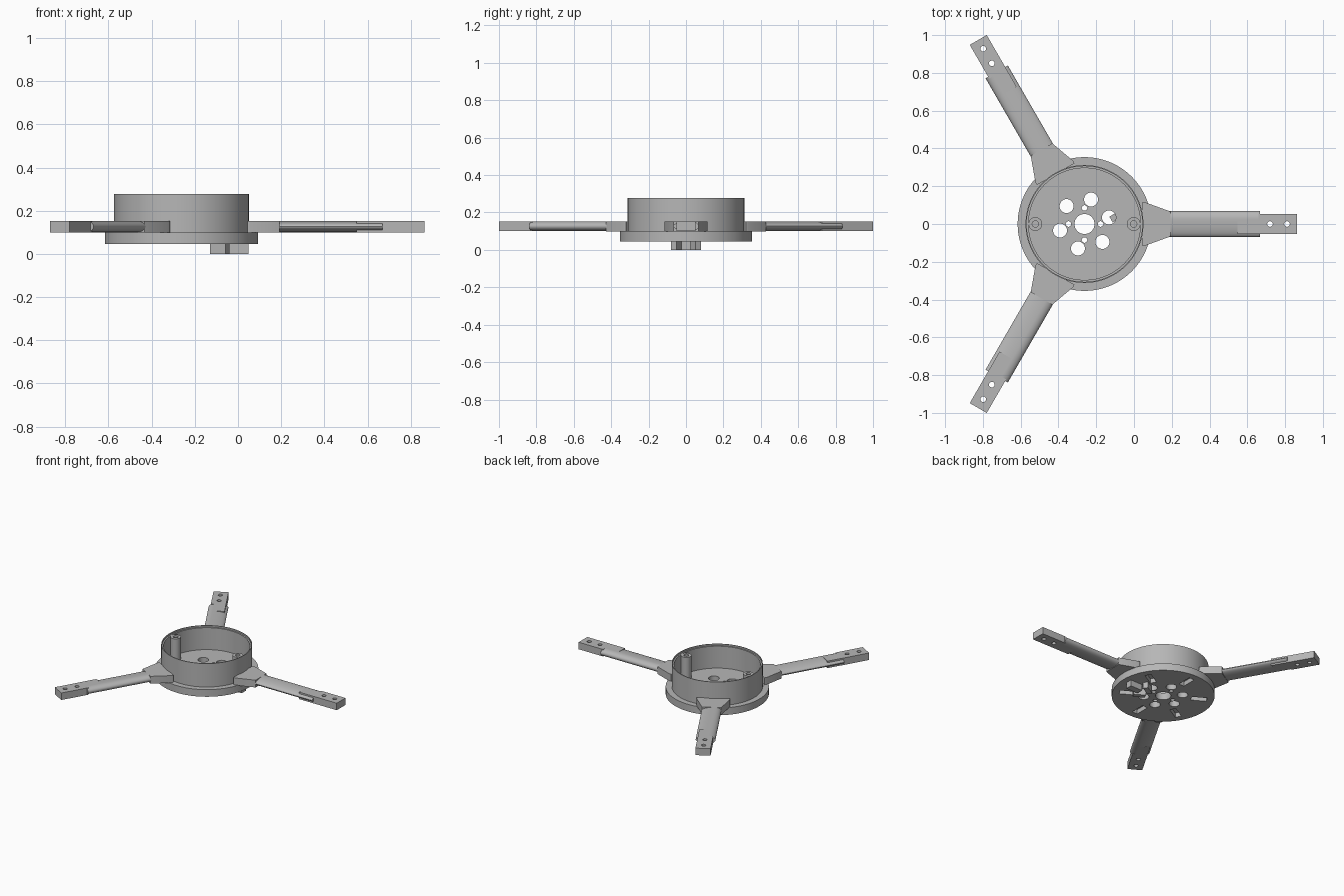
import bpy, bmesh
from math import radians, cos, sin, pi
from mathutils import Matrix, Vector

if "Cube" in bpy.data.objects:
    bpy.data.objects.remove(bpy.data.objects["Cube"])

grey = bpy.data.materials.new("plain_grey")
grey.use_nodes = True
GREY = (0.47, 0.47, 0.47, 1)
grey.diffuse_color = GREY
grey.node_tree.nodes["Principled BSDF"].inputs["Base Color"].default_value = GREY

HUB = Matrix.Translation((-0.262, 0, 0))
BASE_Z, FLOOR_Z, ARM_Z, RIM_Z = 0.046, 0.1, 0.153, 0.278


def polar(r, deg):
    return r * cos(radians(deg)), r * sin(radians(deg))


def turn(deg):
    return Matrix.Rotation(radians(deg), 4, 'Z')


def prism(bm, outline, z0, z1, mat=Matrix()):
    """Extrude a flat outline from z0 to z1."""
    face = bm.faces.new([bm.verts.new(mat @ Vector((x, y, z0))) for x, y in outline])
    new = bmesh.ops.extrude_face_region(bm, geom=[face])["geom"]
    verts = [g for g in new if isinstance(g, bmesh.types.BMVert)]
    bmesh.ops.translate(bm, verts=verts, vec=(0, 0, z1 - z0))


def rod(bm, x, y, r, z0, z1, n=32):
    prism(bm, [(x + r * cos(2 * pi * i / n), y + r * sin(2 * pi * i / n))
               for i in range(n)], z0, z1)


def bar(bm, x, y, length, width, z0, z1, mat=Matrix()):
    l, w = length / 2, width / 2
    prism(bm, [(x - l, y - w), (x + l, y - w), (x + l, y + w), (x - l, y + w)], z0, z1, mat)


def finish(name, bm, mat=HUB, cutter=None):
    """Make an object, cut it, and shade it."""
    bmesh.ops.recalc_face_normals(bm, faces=bm.faces)
    me = bpy.data.meshes.new(name)
    bm.to_mesh(me)
    bm.free()
    me.materials.append(grey)
    ob = bpy.data.objects.new(name, me)
    bpy.context.collection.objects.link(ob)
    ob.matrix_world = mat
    bpy.ops.object.select_all(action='DESELECT')
    ob.select_set(True)
    bpy.context.view_layer.objects.active = ob
    if cutter:
        mod = ob.modifiers.new("cut", 'BOOLEAN')
        mod.operation, mod.solver, mod.object = 'DIFFERENCE', 'EXACT', cutter
        bpy.ops.object.modifier_apply(modifier="cut")
        bpy.data.objects.remove(cutter)
    bpy.ops.object.shade_smooth_by_angle(angle=radians(30))
    return ob


# Base disc with bolt holes and radial recesses underneath
bm = bmesh.new()
rod(bm, 0, 0, 0.053, 0, 0.2, 48)
for k in range(6):
    rod(bm, *polar(0.134, 15 + 60 * k), 0.037, 0, 0.2)
    bar(bm, 0.25, 0, 0.11, 0.045, 0, 0.08, turn(30 + 60 * k))
for k in range(4):
    rod(bm, *polar(0.085, 90 * k), 0.015, 0, 0.2, 16)
cutter = finish("disc_cutter", bm)
cutter.hide_render = True
bm = bmesh.new()
rod(bm, 0, 0, 0.354, BASE_Z, FLOOR_Z, 96)
finish("base_disc", bm, HUB, cutter)

# Drum wall with a small step inside the rim
bm = bmesh.new()
profile = [(0.312, FLOOR_Z), (0.312, RIM_Z), (0.306, RIM_Z), (0.306, RIM_Z - 0.012),
           (0.296, RIM_Z - 0.012), (0.296, FLOOR_Z)]
ring = [bm.verts.new((r, 0, z)) for r, z in profile]
edges = [bm.edges.new((ring[i], ring[i - 1])) for i in range(len(ring))]
bmesh.ops.spin(bm, geom=ring + edges, cent=(0, 0, 0), axis=(0, 0, 1),
               angle=2 * pi, steps=96, use_merge=True)
bmesh.ops.remove_doubles(bm, verts=bm.verts, dist=0.0001)
finish("drum_wall", bm)

# Screw posts inside the drum
for side, name in ((-1, "right_post"), (1, "left_post")):
    bm = bmesh.new()
    rod(bm, side * 0.26, 0, 0.017, 0.15, 0.4, 24)
    cutter = finish("post_cutter", bm)
    cutter.hide_render = True
    bm = bmesh.new()
    rod(bm, side * 0.26, 0, 0.036, FLOOR_Z - 0.01, RIM_Z - 0.012)
    finish(name, bm, HUB, cutter)

# Cable clip under the disc
bm = bmesh.new()
bar(bm, 0.26, 0, 0.1, 0.05, 0, BASE_Z + 0.01)
for s in (-1, 1):
    bar(bm, 0, 0, 0.085, 0.035, 0, BASE_Z + 0.01,
        Matrix.Translation((0.177, s * 0.045, 0)) @ turn(s * 30))
finish("under_clip", bm)

# Three arms: wedge root, streamlined blade and drilled tip
mid, half = (FLOOR_Z + ARM_Z) / 2, (ARM_Z - FLOOR_Z) / 2
PEAK, CHORD = 0.025, 0.068
for k, name in enumerate(("left", "back", "front")):
    mat = HUB @ turn(120 * k)
    bm = bmesh.new()
    prism(bm, [(0.305, -0.115), (0.32, -0.115), (0.455, -0.066),
               (0.455, 0.066), (0.32, 0.115), (0.305, 0.115)], FLOOR_Z - 0.002, ARM_Z)
    finish(name + "_arm_root", bm, mat)

    # Blade section swept along the arm
    bm = bmesh.new()
    section = []
    for i in range(32):
        a = 2 * pi * i / 32
        reach = CHORD - PEAK if cos(a) > 0 else CHORD + PEAK
        section.append((PEAK + reach * cos(a), mid + half * sin(a)))
    face = bm.faces.new([bm.verts.new((0.43, y, z)) for y, z in section])
    new = bmesh.ops.extrude_face_region(bm, geom=[face])["geom"]
    bmesh.ops.translate(bm, vec=(0.5, 0, 0),
                        verts=[g for g in new if isinstance(g, bmesh.types.BMVert)])
    finish(name + "_arm_blade", bm, mat)

    bm = bmesh.new()
    for x in (0.982, 1.072):
        rod(bm, x, 0, 0.015, 0, 0.3, 20)
    cutter = finish("tip_cutter", bm, mat)
    cutter.hide_render = True
    bm = bmesh.new()
    prism(bm, [(0.81, 0.025), (0.81, -0.052), (1.125, -0.052),
               (1.125, 0.052), (0.92, 0.052), (0.92, 0.025)], FLOOR_Z, ARM_Z)
    finish(name + "_arm_tip", bm, mat, cutter)
